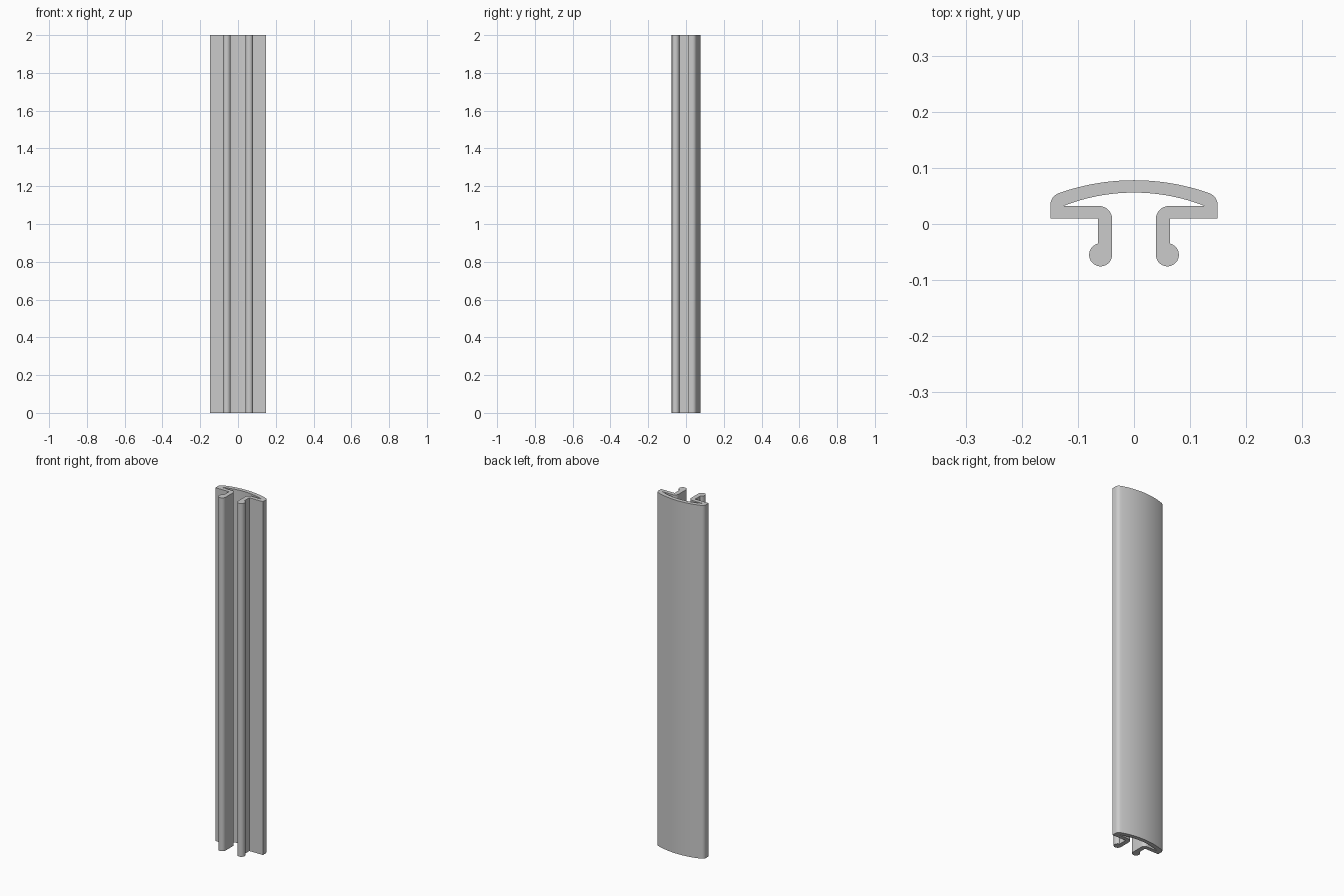
import bpy, bmesh
from math import radians, cos, sin, asin

old = bpy.data.objects.get("Cube")
if old:
    bpy.data.objects.remove(old, do_unlink=True)

LENGTH = 2.0


def arc(cx, cy, r, start, end, steps):
    """Points on a circular arc, angles in degrees."""
    angles = [radians(start + (end - start) * i / steps) for i in range(steps + 1)]
    return [(cx + r * cos(a), cy + r * sin(a)) for a in angles]


def crown(top, half_width, drop, steps):
    """Shallow arc from the centre line out to half_width."""
    r = (half_width ** 2 + drop ** 2) / (2 * drop)
    sweep = asin(half_width / r)
    return [(r * sin(sweep * i / steps), top - r + r * cos(sweep * i / steps))
            for i in range(steps + 1)]


# Half cross-section: outer crown, rounded shoulder, flange, leg, bead, inner crown
half = crown(0.078, 0.134, 0.023, 12)
half += arc(0.127, 0.034, 0.022, 60, 0, 6)
half += [(0.149, 0.010), (0.064, 0.010)]
half += arc(0.0595, -0.055, 0.0205, 77, -180, 24)
half += arc(0.062, 0.009, 0.023, 180, 90, 8)
half += crown(0.056, 0.126, 0.024, 12)[::-1]

# Mirror into one closed outline, sharing the two centre points
outline = half + [(-x, y) for x, y in half[-2:0:-1]]

# Extrude the outline along the full height
bm = bmesh.new()
base = bm.faces.new([bm.verts.new((x, y, 0)) for x, y in outline])
result = bmesh.ops.extrude_face_region(bm, geom=[base], use_keep_orig=True)
top_verts = [g for g in result["geom"] if isinstance(g, bmesh.types.BMVert)]
bmesh.ops.translate(bm, verts=top_verts, vec=(0, 0, LENGTH))
bmesh.ops.recalc_face_normals(bm, faces=bm.faces[:])
mesh = bpy.data.meshes.new("trim_profile")
bm.to_mesh(mesh)
bm.free()

trim = bpy.data.objects.new("trim_profile", mesh)
bpy.context.collection.objects.link(trim)

# Plain grey finish
grey = bpy.data.materials.new("plain_grey")
grey.use_nodes = True
colour = (0.6, 0.6, 0.6, 1)
grey.diffuse_color = colour
grey.node_tree.nodes["Principled BSDF"].inputs["Base Color"].default_value = colour
mesh.materials.append(grey)

# Smooth the curves and keep the corners crisp
bpy.context.view_layer.objects.active = trim
trim.select_set(True)
bpy.ops.object.shade_smooth_by_angle(angle=radians(30))
